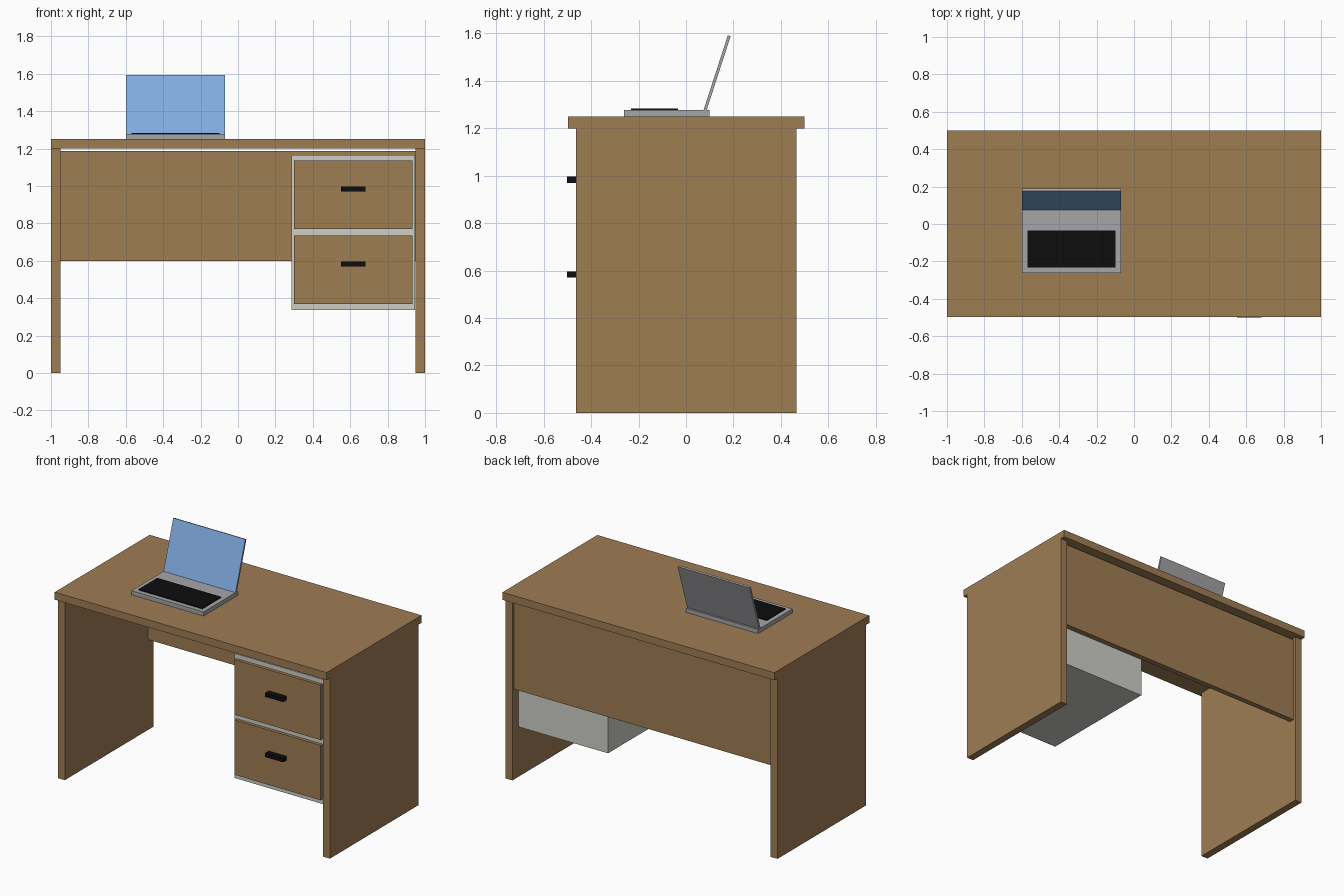
import bpy, bmesh, math
from mathutils import Matrix, Vector

if "Cube" in bpy.data.objects:
    bpy.data.objects.remove(bpy.data.objects["Cube"])


def material(name, rgb):
    m = bpy.data.materials.new(name)
    m.diffuse_color = (*rgb, 1.0)
    m.use_nodes = True
    m.node_tree.nodes["Principled BSDF"].inputs["Base Color"].default_value = m.diffuse_color
    return m


WOOD = material("brown wood", (0.345, 0.205, 0.088))
WHITE = material("off white", (0.62, 0.62, 0.58))
BLACK = material("black", (0.004, 0.004, 0.004))
GREY = material("metal grey", (0.38, 0.38, 0.40))
BLUE = material("screen blue", (0.22, 0.42, 0.76))


def box(name, x, y, z, *mats):
    """Axis-aligned box from (min, max) ranges."""
    bm = bmesh.new()
    bmesh.ops.create_cube(bm, size=1.0)
    for v in bm.verts:
        v.co = Vector([r[0] + (c + 0.5) * (r[1] - r[0])
                       for c, r in zip(v.co, (x, y, z))])
    me = bpy.data.meshes.new(name)
    bm.to_mesh(me)
    bm.free()
    for m in mats:
        me.materials.append(m)
    ob = bpy.data.objects.new(name, me)
    bpy.context.collection.objects.link(ob)
    return ob


# Desk carcass
box("desktop", (-1, 1), (-0.497, 0.5), (1.2, 1.25), WOOD)
box("left_side_panel", (-1, -0.95), (-0.463, 0.467), (0, 1.2), WOOD)
box("right_side_panel", (0.95, 1), (-0.463, 0.467), (0, 1.2), WOOD)
box("back_panel", (-0.95, 0.95), (0.413, 0.45), (0.6, 1.187), WOOD)

# Drawer cabinet with two drawers
box("drawer_cabinet", (0.285, 0.945), (-0.442, 0.412), (0.337, 1.165), WHITE)
for label, z in (("lower", 0.37), ("upper", 0.77)):
    box(label + "_drawer_front", (0.30, 0.932), (-0.463, -0.442), (z, z + 0.365), WOOD)
    box(label + "_drawer_handle", (0.55, 0.682), (-0.501, -0.463),
        (z + 0.2, z + 0.226), BLACK)

# Laptop
box("laptop_base", (-0.6, -0.07), (-0.262, 0.099), (1.25, 1.277), GREY)
box("laptop_keyboard", (-0.57, -0.1), (-0.232, -0.034), (1.277, 1.283), BLACK)
lid = box("laptop_lid", (-0.6, -0.07), (0, 0.0125), (0, 0.332), GREY, BLUE)
for p in lid.data.polygons:
    if p.normal.y < -0.5:  # screen side
        p.material_index = 1
lid.data.transform(Matrix.Translation((0, 0.074, 1.277))
                   @ Matrix.Rotation(math.radians(-18), 4, 'X'))
